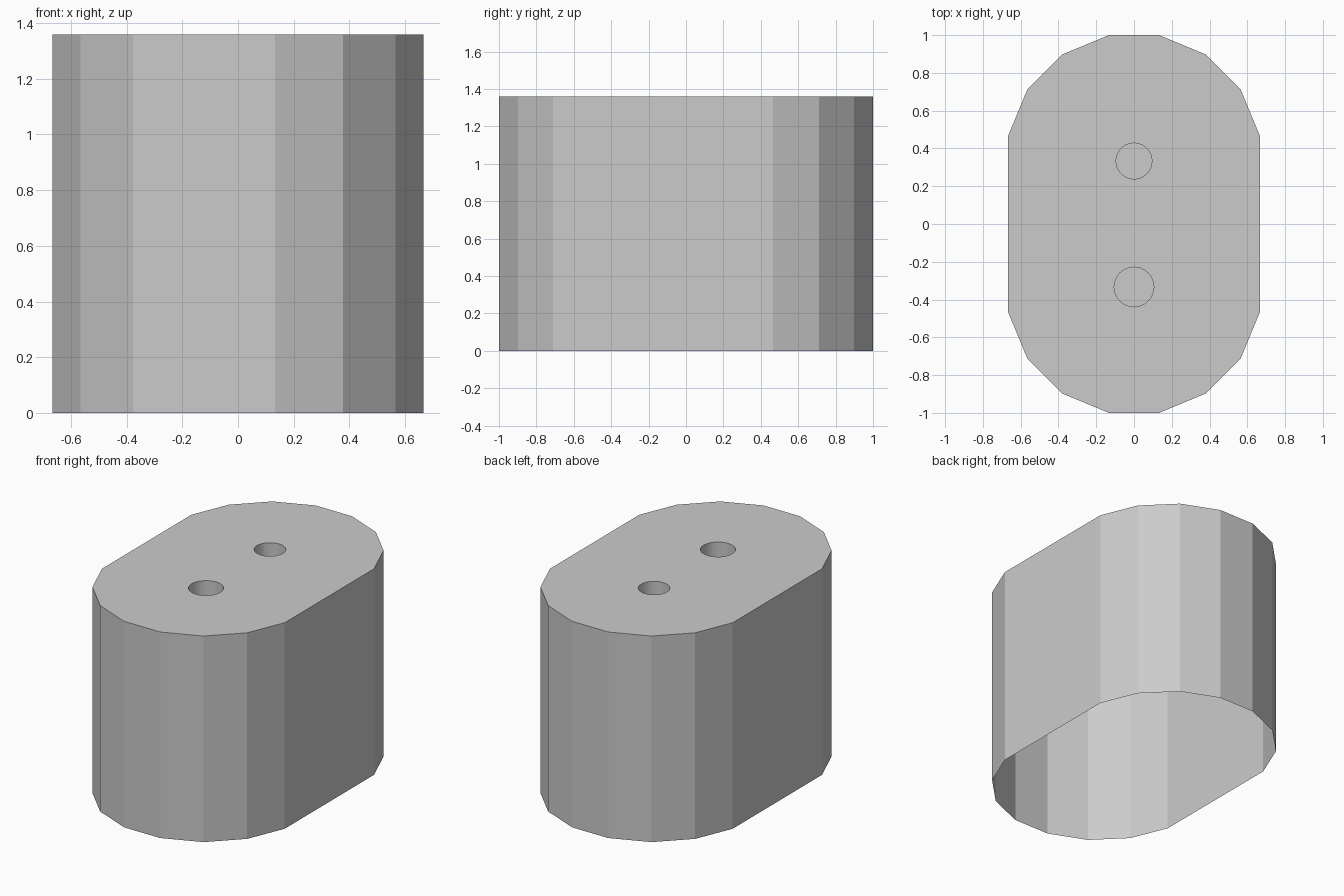
import bpy
import bmesh
from math import sin, cos, pi

if "Cube" in bpy.data.objects:
    bpy.data.objects.remove(bpy.data.objects["Cube"])

HEIGHT = 1.36
END_Y = 1 / 3                            # centre of each rounded end and hole
END_R = (2 / 3) / cos(pi / 16)           # 16-sided rounds with flats on the axes
HOLE_DEPTH = 0.5
HOLES = [(-END_Y, 0.105), (END_Y, 0.095)]

bm = bmesh.new()


def ring(points, z):
    """Closed loop of vertices and edges."""
    verts = [bm.verts.new((x, y, z)) for x, y in points]
    edges = [bm.edges.new((a, b)) for a, b in zip(verts, verts[1:] + verts[:1])]
    return verts, edges


def wall(lower, upper):
    """Quads between two counter-clockwise loops, facing outward."""
    n = len(lower)
    for i in range(n):
        j = (i + 1) % n
        bm.faces.new((lower[i], lower[j], upper[j], upper[i]))


# Open-bottomed outer shell
outline = []
for i in range(16):
    a = (i + 0.5) * pi / 8
    cy = END_Y if i < 8 else -END_Y
    outline.append((END_R * cos(a), cy + END_R * sin(a)))
base, _ = ring(outline, 0)
rim, top_edges = ring(outline, HEIGHT)
wall(base, rim)

# Two blind round holes sunk into the top
for cy, r in HOLES:
    circle = [(r * cos(k * pi / 16), cy + r * sin(k * pi / 16)) for k in range(32)]
    mouth, mouth_edges = ring(circle, HEIGHT)
    floor, _ = ring(circle, HEIGHT - HOLE_DEPTH)
    wall(mouth, floor)
    bm.faces.new(floor)
    top_edges += mouth_edges

# Flat top around the holes
fill = bmesh.ops.triangle_fill(bm, edges=top_edges, use_beauty=True, normal=(0, 0, 1))
for f in fill["geom"]:
    if isinstance(f, bmesh.types.BMFace):
        f.normal_update()
        if f.normal.z < 0:
            f.normal_flip()

mesh = bpy.data.meshes.new("two_hole_housing")
bm.to_mesh(mesh)
bm.free()
housing = bpy.data.objects.new("two_hole_housing", mesh)
bpy.context.collection.objects.link(housing)
